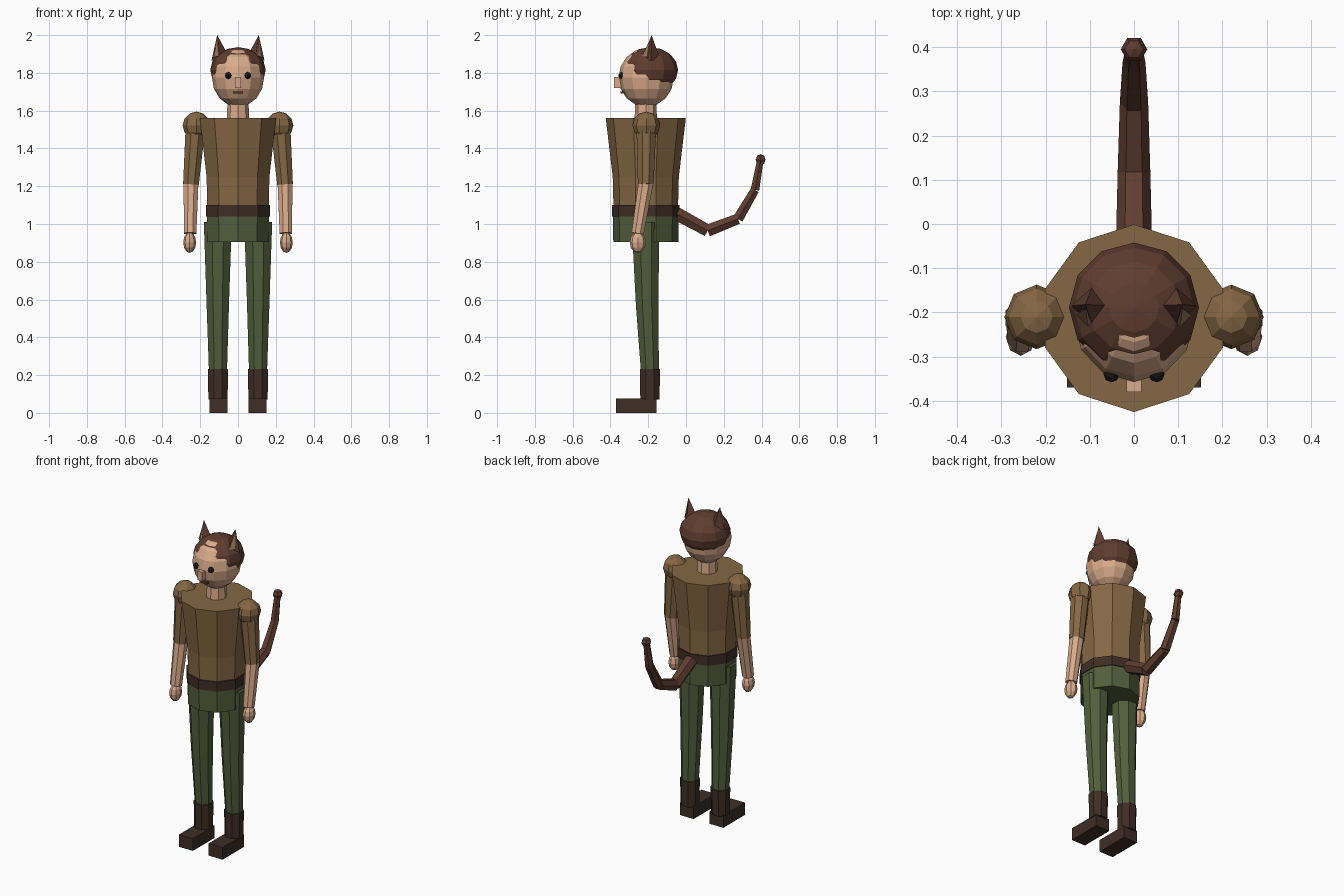
import bpy, bmesh, math
from mathutils import Vector, Matrix

if "Cube" in bpy.data.objects:
    bpy.data.objects.remove(bpy.data.objects["Cube"])


def material(name, rgb):
    m = bpy.data.materials.new(name)
    m.diffuse_color = (*rgb, 1)
    m.use_nodes = True
    m.node_tree.nodes["Principled BSDF"].inputs["Base Color"].default_value = m.diffuse_color
    return m


SKIN = material("skin", (0.70, 0.41, 0.26))
SHIRT = material("tan_cloth", (0.235, 0.137, 0.058))
GREEN = material("green_cloth", (0.085, 0.112, 0.045))
LEATHER = material("dark_leather", (0.050, 0.027, 0.018))
FUR = material("brown_hair", (0.115, 0.047, 0.030))
BLACK = material("black", (0.010, 0.008, 0.008))
MOUTH = material("mouth_brown", (0.11, 0.04, 0.03))
INNER = material("inner_ear", (0.33, 0.19, 0.11))


def finish(bm, name, mat):
    bmesh.ops.recalc_face_normals(bm, faces=bm.faces)
    me = bpy.data.meshes.new(name)
    bm.to_mesh(me)
    bm.free()
    me.materials.append(mat)
    ob = bpy.data.objects.new(name, me)
    bpy.context.collection.objects.link(ob)
    return ob


def tube(name, mat, points, radii, sides=8, phase=0.0):
    """Capped faceted tube through points; a zero radius makes a tip."""
    bm = bmesh.new()
    pts = [Vector(p) for p in points]
    rings = []
    for i, (p, r) in enumerate(zip(pts, radii)):
        d = (pts[min(i + 1, len(pts) - 1)] - pts[max(i - 1, 0)]).normalized()
        u = (Vector((1, 0, 0)) - d * d.x).normalized()
        v = d.cross(u)
        if r == 0:
            rings.append([bm.verts.new(p)] * sides)
            continue
        angles = [phase + 2 * math.pi * k / sides for k in range(sides)]
        rings.append([bm.verts.new(p + r * (u * math.cos(a) + v * math.sin(a)))
                      for a in angles])
    for a, b in zip(rings, rings[1:]):
        for k in range(sides):
            n = (k + 1) % sides
            corners = dict.fromkeys([a[k], a[n], b[n], b[k]])
            bm.faces.new(list(corners))
    for ring, r in ((rings[0], radii[0]), (rings[-1], radii[-1])):
        if r:
            bm.faces.new(ring)
    return finish(bm, name, mat)


def ball(name, mat, center, size, seg=8, rings=6, turn=0.0):
    bm = bmesh.new()
    m = (Matrix.Translation(center) @ Matrix.Diagonal((*size, 1))
         @ Matrix.Rotation(turn, 4, 'Z'))
    bmesh.ops.create_uvsphere(bm, u_segments=seg, v_segments=rings, radius=1, matrix=m)
    return finish(bm, name, mat)


def box(name, mat, lo, hi):
    bm = bmesh.new()
    lo, hi = Vector(lo), Vector(hi)
    m = Matrix.Translation((lo + hi) / 2) @ Matrix.Diagonal((*(hi - lo), 1))
    bmesh.ops.create_cube(bm, size=1, matrix=m)
    return finish(bm, name, mat)


CY = -0.213          # depth of the body axis
UP = math.pi / 2     # puts a ring corner on the front and back


def column(name, mat, profile, sides=10):
    return tube(name, mat, [(0, CY, z) for z, r in profile],
                [r for z, r in profile], sides, UP)


# Torso
column("shirt", SHIRT, [(1.09, 0.171), (1.25, 0.175), (1.56, 0.212)])
column("belt", LEATHER, [(1.04, 0.179), (1.10, 0.179)])
column("hips", GREEN, [(0.905, 0.172), (1.05, 0.174)])
column("neck", SKIN, [(1.54, 0.060), (1.66, 0.055)], 8)

# Head and face
ball("head", SKIN, (0, -0.211, 1.775), (0.138, 0.146, 0.155), 12, 8)
ball("hair", FUR, (0, -0.189, 1.815), (0.147, 0.147, 0.121), 12, 8)
box("nose", SKIN, (-0.017, -0.38, 1.72), (0.017, -0.33, 1.777))
box("mouth", MOUTH, (-0.026, -0.346, 1.69), (0.026, -0.31, 1.702))

# Tail made of separate tapered sections with a round end
tail = [(-0.05, 1.055), (0.115, 0.965), (0.275, 1.027), (0.365, 1.18), (0.393, 1.335)]
tail_r = [0.041, 0.037, 0.032, 0.026, 0.020]
for i in range(4):
    tube(f"tail_section_{i + 1}", FUR, [(0, *tail[i]), (0, *tail[i + 1])],
         tail_r[i:i + 2], 6)
ball("tail_end", FUR, (0, 0.395, 1.34), (0.03, 0.03, 0.03), 6, 4, UP)

# Paired parts
for s, side in ((-1, "left"), (1, "right")):
    e = math.pi / 8
    ball(f"{side}_eye", BLACK, (s * 0.051, -0.340, 1.786), (0.018,) * 3)
    tube(f"{side}_ear", FUR, [(s * 0.092, -0.185, 1.872), (s * 0.110, -0.182, 2.0)],
         [0.049, 0], 4)
    tube(f"{side}_inner_ear", INNER,
         [(s * 0.103, -0.206, 1.885), (s * 0.110, -0.192, 1.975)], [0.027, 0], 4)

    # Arm
    ball(f"{side}_shoulder", SHIRT, (s * 0.220, -0.210, 1.522), (0.073,) * 3)
    tube(f"{side}_sleeve", SHIRT,
         [(s * 0.224, -0.210, 1.53), (s * 0.249, -0.213, 1.21)], [0.057, 0.045], 8, e)
    tube(f"{side}_forearm", SKIN,
         [(s * 0.249, -0.211, 1.225), (s * 0.253, -0.256, 0.95)], [0.043, 0.035], 8, e)
    ball(f"{side}_hand", SKIN, (s * 0.256, -0.255, 0.902), (0.034, 0.043, 0.055))

    # Leg
    tube(f"{side}_trouser_leg", GREEN,
         [(s * 0.107, -0.214, 1.01), (s * 0.107, -0.206, 0.57), (s * 0.106, -0.190, 0.2)],
         [0.080, 0.064, 0.051], 8, e)
    tube(f"{side}_boot_shaft", LEATHER,
         [(s * 0.106, -0.191, 0.07), (s * 0.106, -0.191, 0.232)], [0.055, 0.058], 8, e)
    a, b = sorted((s * 0.055, s * 0.152))
    box(f"{side}_boot_foot", LEATHER, (a, -0.37, 0), (b, -0.155, 0.077))
